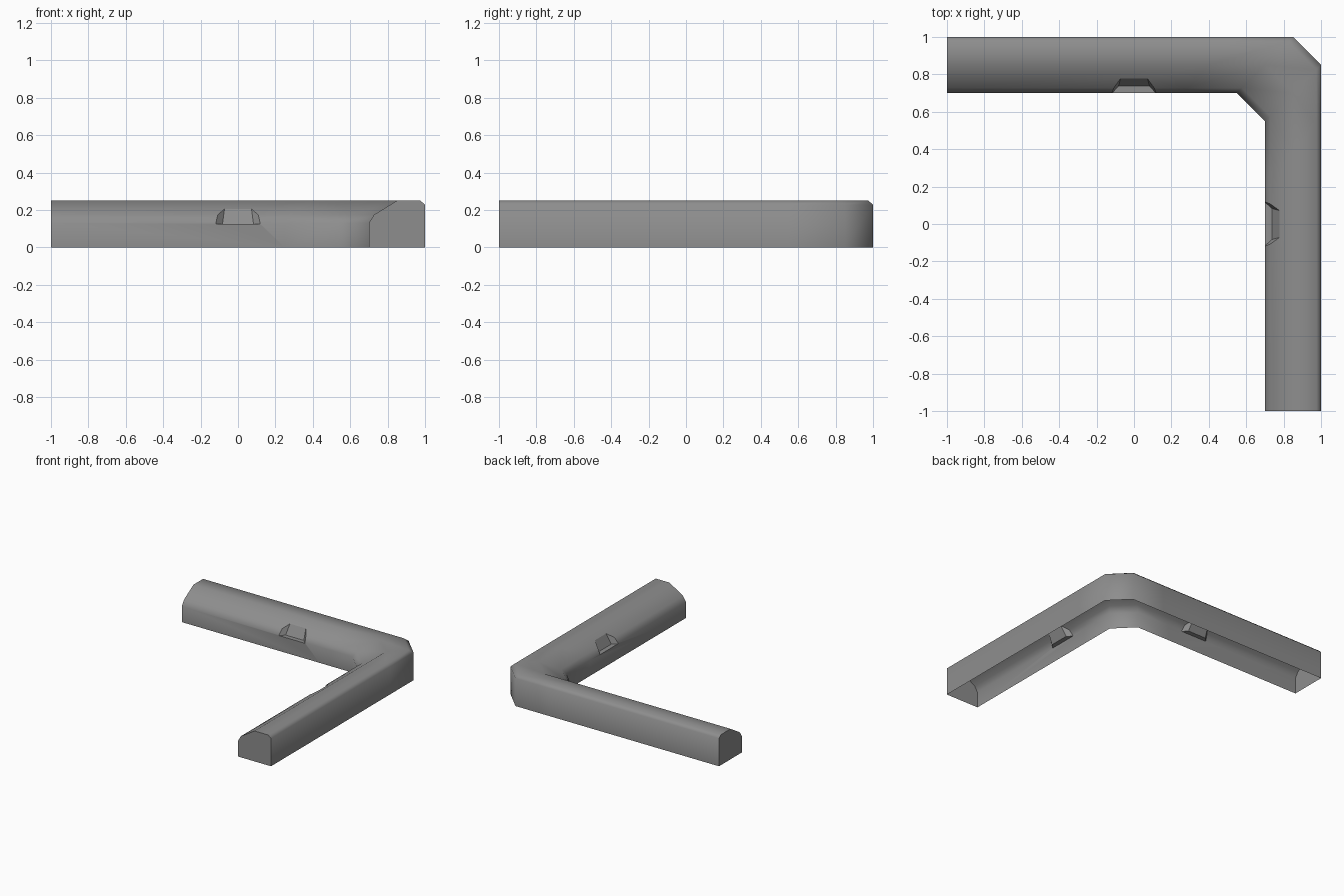
import bpy
import bmesh
import math
from mathutils import Vector

cube = bpy.data.objects.get("Cube")
if cube:
    bpy.data.objects.remove(cube, do_unlink=True)

grey = bpy.data.materials.new("mid grey")
grey.use_nodes = True
colour = (0.27, 0.27, 0.27, 1)
grey.diffuse_color = colour
grey.node_tree.nodes["Principled BSDF"].inputs["Base Color"].default_value = colour

INNER = 0.70
# Cross-section: distance outward from the inner face, height
PROFILE = [(0, 0), (0, 0.13), (0.027, 0.174), (0.15, 0.25),
           (0.275, 0.25), (0.30, 0.228), (0.30, 0)]


def make_object(name, bm):
    bmesh.ops.recalc_face_normals(bm, faces=bm.faces)
    mesh = bpy.data.meshes.new(name)
    bm.to_mesh(mesh)
    bm.free()
    mesh.materials.append(grey)
    obj = bpy.data.objects.new(name, mesh)
    bpy.context.collection.objects.link(obj)
    return obj


def swap(p):
    """Reflect a point from one arm to the other."""
    return Vector((p[1], p[0], p[2]))


# L-shaped kerb: square end, two mitred sections, then the same reflected
def section(x, slant):
    return [Vector((x + d * slant, INNER + d, z)) for d, z in PROFILE]


half = [section(-1, 0), section(0.25, 1), section(0.55, 1)]
sections = half + [[swap(p) for p in s] for s in reversed(half)]
bm = bmesh.new()
rings = [[bm.verts.new(p) for p in s] for s in sections]
n = len(PROFILE)
for a, b in zip(rings, rings[1:]):
    for i in range(n):
        j = (i + 1) % n
        bm.faces.new((a[i], a[j], b[j], b[i]))
bm.faces.new(rings[0])
bm.faces.new(rings[-1])
kerb = make_object("corner_kerb", bm)

# Tapered pocket cutters, one for each arm: half width, y, z
CORNERS = [(0.19, 0.62, 0.125), (0.083, 0.737, 0.125),
           (0.232, 0.62, 0.25), (0.066, 0.80, 0.25)]
points = [Vector((s * w, y, z)) for w, y, z in CORNERS for s in (-1, 1)]
cutters = []
for name, pts in (("back_pocket_cutter", points),
                  ("side_pocket_cutter", [swap(p) for p in points])):
    bm = bmesh.new()
    verts = [bm.verts.new(p) for p in pts]
    bmesh.ops.convex_hull(bm, input=verts)
    bmesh.ops.dissolve_limit(bm, angle_limit=0.02, verts=bm.verts, edges=bm.edges)
    cutter = make_object(name, bm)
    cutter.hide_render = True
    cutters.append(cutter)
    cut = kerb.modifiers.new(name, "BOOLEAN")
    cut.operation = "DIFFERENCE"
    cut.solver = "EXACT"
    cut.object = cutter

# Apply the cuts and remove the cutters
bpy.context.view_layer.update()
graph = bpy.context.evaluated_depsgraph_get()
result = bpy.data.meshes.new_from_object(kerb.evaluated_get(graph))
kerb.modifiers.clear()
kerb.data = result
for cutter in cutters:
    bpy.data.objects.remove(cutter, do_unlink=True)

# Open the underside
bm = bmesh.new()
bm.from_mesh(kerb.data)
under = [f for f in bm.faces if all(v.co.z < 0.001 for v in f.verts)]
bmesh.ops.delete(bm, geom=under, context="FACES")
bm.to_mesh(kerb.data)
bm.free()

# Smooth body with crisp pockets and ends
bpy.ops.object.select_all(action="DESELECT")
kerb.select_set(True)
bpy.context.view_layer.objects.active = kerb
bpy.ops.object.shade_smooth_by_angle(angle=math.radians(60))
bm = bmesh.new()
bm.from_mesh(kerb.data)
for f in bm.faces:
    if any(all(abs(v.co[k]) < 0.13 for v in f.verts) for k in (0, 1)):
        f.smooth = False
        for e in f.edges:
            e.smooth = False
bm.to_mesh(kerb.data)
bm.free()
